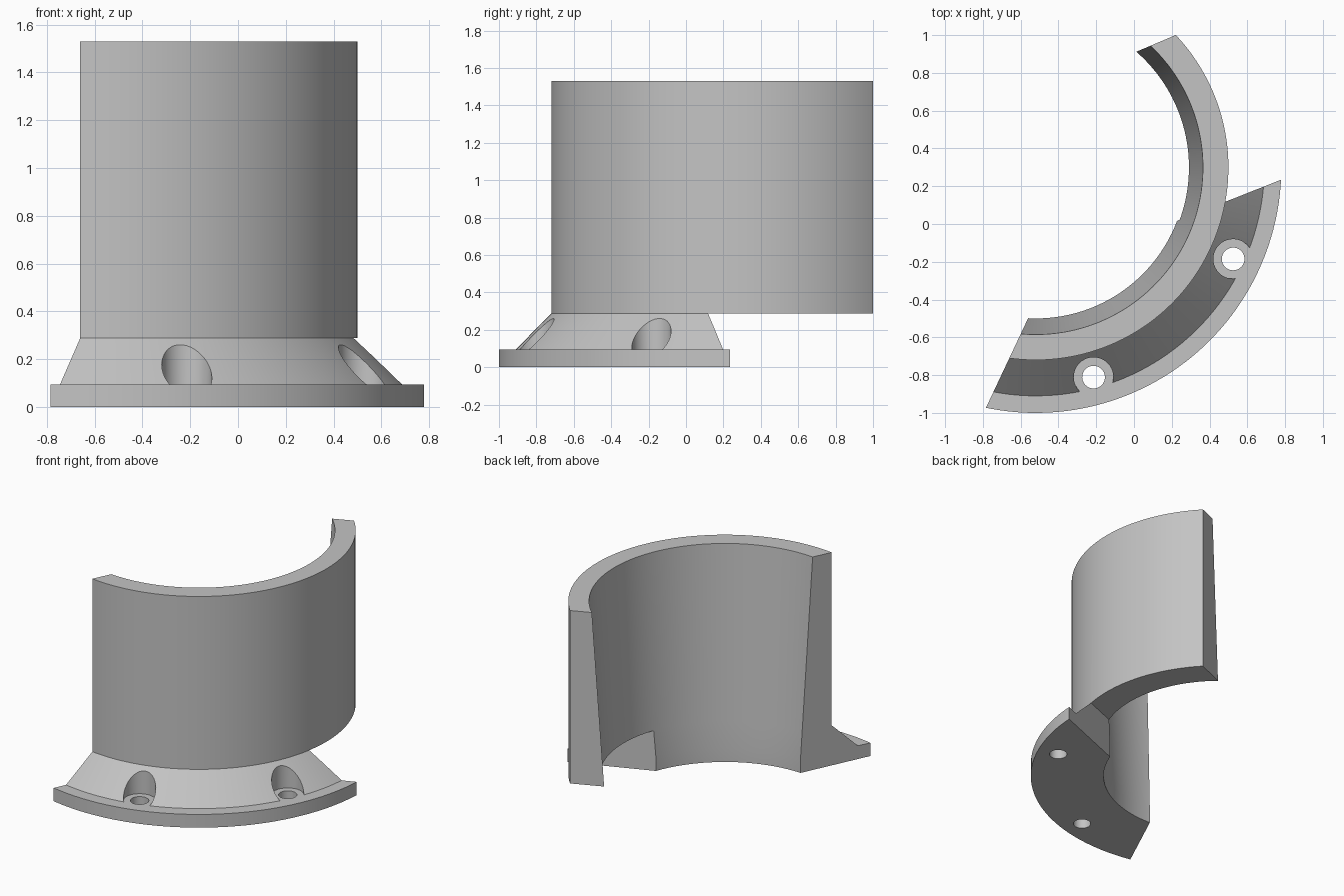
import bpy, bmesh
from math import radians, sin, cos
from mathutils import Vector

if "Cube" in bpy.data.objects:
    bpy.data.objects.remove(bpy.data.objects["Cube"], do_unlink=True)

CENTRE = Vector((-0.52, 0.30))
FLANGE_TOP, CONE_TOP, TOP = 0.095, 0.288, 1.53

grey = bpy.data.materials.new("plain grey")
grey.use_nodes = True
colour = (0.55, 0.55, 0.55, 1)
grey.diffuse_color = colour
grey.node_tree.nodes["Principled BSDF"].inputs["Base Color"].default_value = colour


def make_object(name, bm):
    bmesh.ops.recalc_face_normals(bm, faces=bm.faces[:])
    mesh = bpy.data.meshes.new(name)
    bm.to_mesh(mesh)
    bm.free()
    mesh.materials.append(grey)
    ob = bpy.data.objects.new(name, mesh)
    bpy.context.collection.objects.link(ob)
    return ob


def revolve(name, profile, start, end, steps):
    """Sweep a closed (radius, z) profile around the centre and cap both ends."""
    bm = bmesh.new()
    rings = []
    for i in range(steps + 1):
        a = radians(start + (end - start) * i / steps)
        rings.append([bm.verts.new((CENTRE.x + r * cos(a), CENTRE.y + r * sin(a), z))
                      for r, z in profile])
    n = len(profile)
    for r0, r1 in zip(rings, rings[1:]):
        for j in range(n):
            k = (j + 1) % n
            bm.faces.new((r0[j], r0[k], r1[k], r1[j]))
    bm.faces.new(rings[0])
    bm.faces.new(rings[-1])
    return make_object(name, bm)


def prism(name, outline, z0, z1):
    bm = bmesh.new()
    base = bm.faces.new([bm.verts.new((p[0], p[1], z0)) for p in outline])
    out = bmesh.ops.extrude_face_region(bm, geom=[base])
    top = [g for g in out["geom"] if isinstance(g, bmesh.types.BMVert)]
    bmesh.ops.translate(bm, verts=top, vec=(0, 0, z1 - z0))
    return make_object(name, bm)


def slab(name, point, angle, back, ahead, depth, z0, z1):
    """Block lying to the left of a line through a point."""
    a = radians(angle)
    p, d, n = Vector(point), Vector((cos(a), sin(a))), Vector((-sin(a), cos(a)))
    s, e = p - d * back, p + d * ahead
    return prism(name, (s, e, e + n * depth, s + n * depth), z0, z1)


def disc(name, centre, radius, z0, z1):
    ring = [(centre.x + radius * cos(radians(t)), centre.y + radius * sin(radians(t)))
            for t in range(0, 360, 9)]
    return prism(name, ring, z0, z1)


# Tapered wall, conical foot and flange in one profile
section = [(0.80, 0), (1.30, 0), (1.30, FLANGE_TOP), (1.21, FLANGE_TOP),
           (1.02, CONE_TOP), (1.02, TOP), (0.885, TOP),
           (0.811, CONE_TOP), (0.80, 0.10)]
body = revolve("flanged_half_collar", section, -116, 60, 80)

# Slanted end cuts, and the shorter flange
cutters = [
    slab("end_cut", (-0.66, -0.71), 64.8, 0.5, 0.5, 0.8, -0.1, 1.7),
    slab("far_end_cut", (0.22, 1.0), 23, 0.6, 0.7, 0.6, -0.1, 1.7),
    slab("flange_cut", (0.78, 0.235), 21.6, 0.8, 0.4, 1.5, -0.1, CONE_TOP),
]
# Screw holes with pockets in the foot
for angle in (-24.9, -74.6):
    a = radians(angle)
    c = CENTRE + Vector((cos(a), sin(a))) * 1.152
    cutters.append(disc("screw_pocket", c, 0.105, FLANGE_TOP, 0.28))
    cutters.append(disc("screw_hole", c, 0.06, -0.1, 0.2))

bpy.context.view_layer.objects.active = body
for cutter in cutters:
    mod = body.modifiers.new("cut", "BOOLEAN")
    mod.operation, mod.solver, mod.object = "DIFFERENCE", "EXACT", cutter
    bpy.ops.object.modifier_apply(modifier=mod.name)
    bpy.data.objects.remove(cutter, do_unlink=True)

bpy.ops.object.select_all(action="DESELECT")
body.select_set(True)
bpy.ops.object.shade_smooth_by_angle(angle=radians(20))
